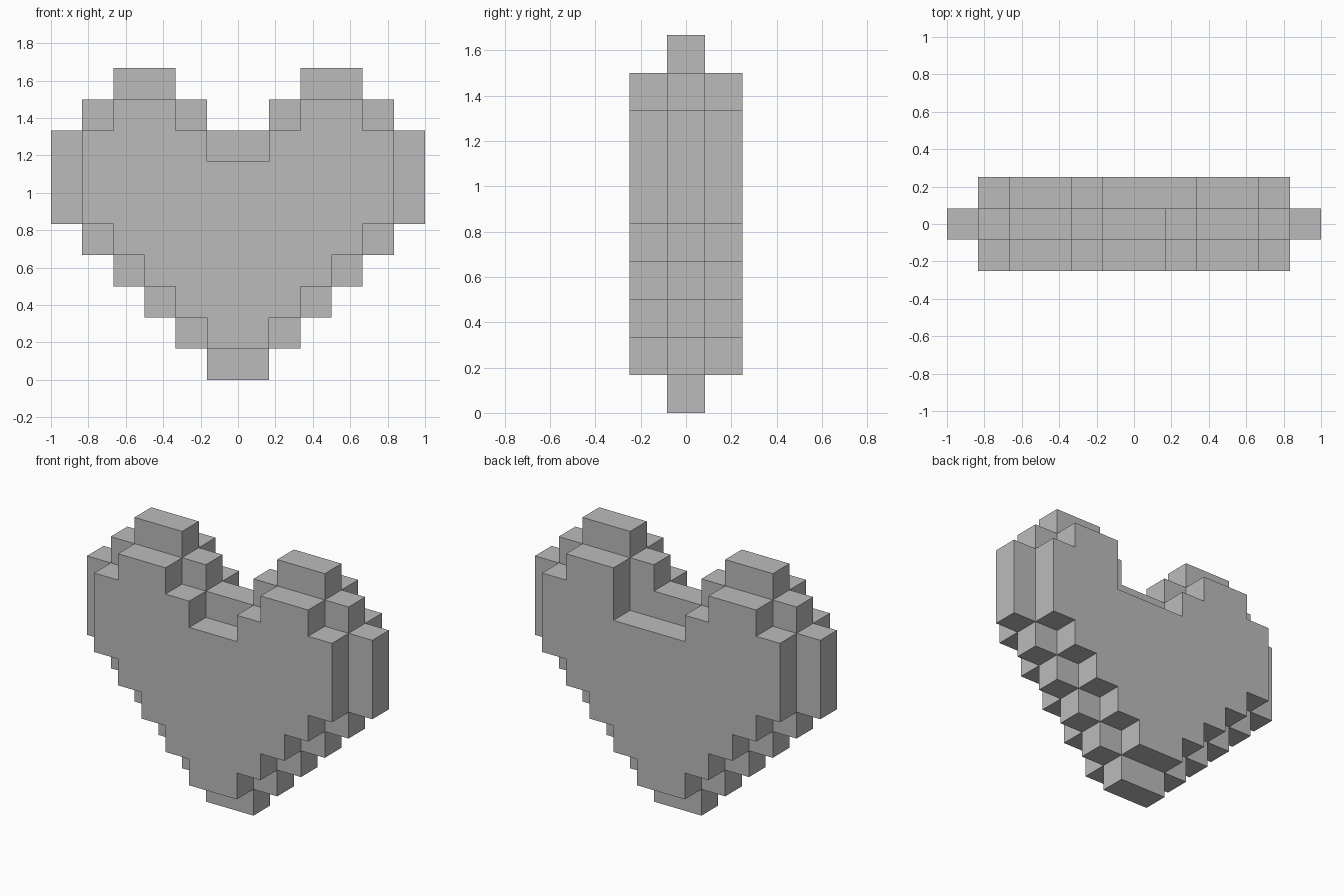
import bpy
import bmesh
import math
from mathutils import Vector

cube = bpy.data.objects.get("Cube")
if cube:
    bpy.data.objects.remove(cube, do_unlink=True)

UNIT = 1 / 6  # side of one block

grey = bpy.data.materials.new("mid grey")
grey.use_nodes = True
colour = (0.5, 0.5, 0.5, 1)
grey.diffuse_color = colour
grey.node_tree.nodes["Principled BSDF"].inputs["Base Color"].default_value = colour


def heart_layer(size, layer, base):
    """Mirrored block heart: widening steps, straight flanks, two lobes."""
    cells = set()
    flank_top = 8 if size == 6 else 7
    for row in range(base, flank_top):
        half = min(row - base + 1, size)
        cells |= {(x, layer, row) for x in range(-half, half)}
    # Each lobe steps in by one block on both sides
    for step, row in enumerate((flank_top, flank_top + 1)):
        for x in range(1 + step, 5 - step):
            cells |= {(x, layer, row), (-x - 1, layer, row)}
    return cells


# Wide middle layer
blocks = heart_layer(6, 0, 0)

# Smaller front and back layers
for side in (-1, 1):
    half_widths = {1: 1, 2: 2, 3: 3, 4: 4, 5: 5, 6: 5}
    for row, half in half_widths.items():
        blocks |= {(x, side, row) for x in range(-half, half)}
    for row, start, end in ((7, 1, 5), (8, 2, 4)):
        for x in range(start, end):
            blocks |= {(x, side, row), (-x - 1, side, row)}

# The back notch is one block wider on one side
blocks.discard((1, 1, 7))

# Skin only the exposed sides of the blocks
bm = bmesh.new()
for cell in blocks:
    centre = Vector(cell) + Vector((0.5, 0, 0.5))
    for axis in range(3):
        for sign in (-1, 1):
            neighbour = list(cell)
            neighbour[axis] += sign
            if tuple(neighbour) in blocks:
                continue
            normal, u = Vector(), Vector()
            normal[axis] = sign
            u[(axis + 1) % 3] = 1
            v = normal.cross(u)
            corners = [u + v, v - u, -u - v, u - v]
            bm.faces.new([bm.verts.new((centre + (normal + c) / 2) * UNIT)
                          for c in corners])

# Weld the skin and merge flat areas into single faces
bmesh.ops.remove_doubles(bm, verts=bm.verts[:], dist=0.001)
bmesh.ops.dissolve_limit(bm, angle_limit=math.radians(1),
                         verts=bm.verts[:], edges=bm.edges[:])

mesh = bpy.data.meshes.new("block_heart")
bm.to_mesh(mesh)
bm.free()
mesh.materials.append(grey)
heart = bpy.data.objects.new("block_heart", mesh)
bpy.context.collection.objects.link(heart)
